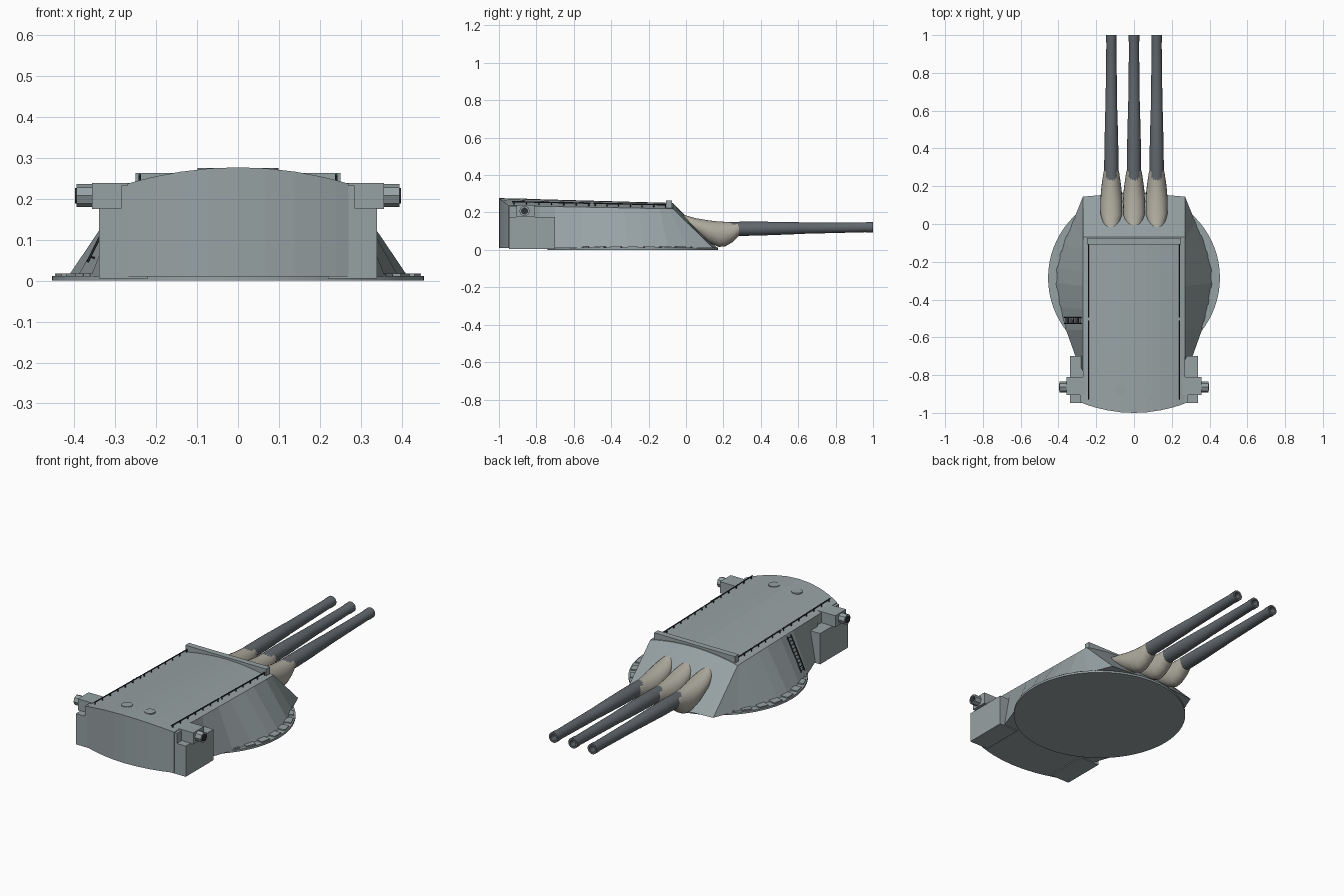
import bpy, bmesh, math
from mathutils import Vector, Matrix

if "Cube" in bpy.data.objects:
    bpy.data.objects.remove(bpy.data.objects["Cube"])


def material(name, rgb):
    m = bpy.data.materials.new(name)
    m.diffuse_color = (*rgb, 1)
    m.use_nodes = True
    m.node_tree.nodes["Principled BSDF"].inputs["Base Color"].default_value = m.diffuse_color
    return m


STEEL = material("steel_grey", (0.31, 0.36, 0.37))
DARK = material("gun_grey", (0.12, 0.135, 0.15))
CANVAS = material("canvas", (0.42, 0.40, 0.34))
BLACK = material("fittings_dark", (0.03, 0.035, 0.04))


def finish(name, bm, mat, smooth=None):
    bmesh.ops.recalc_face_normals(bm, faces=bm.faces)
    me = bpy.data.meshes.new(name)
    bm.to_mesh(me)
    bm.free()
    ob = bpy.data.objects.new(name, me)
    bpy.context.collection.objects.link(ob)
    me.materials.append(mat)
    if smooth:
        bpy.ops.object.select_all(action='DESELECT')
        ob.select_set(True)
        bpy.context.view_layer.objects.active = ob
        bpy.ops.object.shade_smooth_by_angle(angle=math.radians(smooth))
    return ob


def add_box(bm, lo, hi, mat=None):
    lo, hi = Vector(lo), Vector(hi)
    m = Matrix.Translation((lo + hi) / 2) @ Matrix.Diagonal((*(hi - lo), 1))
    bmesh.ops.create_cube(bm, size=1, matrix=(mat or Matrix()) @ m)


def add_rod(bm, a, b, r, n=8):
    a, b = Vector(a), Vector(b)
    rot = (b - a).to_track_quat('Z', 'Y').to_matrix().to_4x4()
    bmesh.ops.create_cone(bm, cap_ends=True, segments=n, radius1=r, radius2=r,
                          depth=(b - a).length, matrix=Matrix.Translation((a + b) / 2) @ rot)


def add_loft(bm, rings):
    rows = [[bm.verts.new(p) for p in ring] for ring in rings]
    for p, q in zip(rows, rows[1:]):
        for i in range(len(p)):
            j = (i + 1) % len(p)
            bm.faces.new((p[i], p[j], q[j], q[i]))
    return rows


def ring(x, y, z, rx, rz, n=24):
    return [(x + rx * math.cos(2 * math.pi * i / n), y, z + rz * math.sin(2 * math.pi * i / n))
            for i in range(n)]


def roof_z(x, y):
    t = (-0.07 - y) / 0.93
    return 0.220 + 0.017 * t + (0.031 + 0.009 * t) * (1 - (x / 0.27) ** 2)


# base disc with clamp plates around its rim
CY, R = -0.285, 0.455
bm = bmesh.new()
add_rod(bm, (0, CY, 0), (0, CY, 0.012), R, 72)
finish("base_disc", bm, STEEL, 30)

bm = bmesh.new()
for side in (0, 180):
    for a in range(-48, 49, 12):
        m = Matrix.Translation((0, CY, 0)) @ Matrix.Rotation(math.radians(side + a), 4, 'Z')
        add_box(bm, (0.39, -0.028, 0.01), (0.447, 0.028, 0.018), m)
finish("rim_plates", bm, STEEL)

# gunhouse: stations of roof y, bottom half width, bottom y
half = (0.07, 0.14, 0.20, 0.24, 0.27)
xs = [-x for x in reversed(half)] + [0] + list(half)
stations = [(-0.07, 0.27, 0.145), (-0.09, 0.325, 0.01), (-0.14, 0.375, -0.10),
            (-0.25, 0.41, -0.23), (-0.33, 0.415, -0.31), (-0.45, 0.392, -0.44),
            (-0.56, 0.36, -0.56), (-0.70, 0.31, -0.70), (-0.78, 0.27, -0.78), (-1.0, 0.27, -1.0)]
bm = bmesh.new()
sections = []
for yt, xb, yb in stations:
    bow = 0.05 if yt == -1.0 else 0
    nose = 0.022 if yb > 0.1 else 0
    top = [(x, yt + bow * (x / 0.27) ** 2, roof_z(x, yt)) for x in xs]
    low = [(x * xb / 0.27, yb + bow * (x / 0.27) ** 2 + nose * (1 - abs(x) / 0.27), 0.01)
           for x in xs]
    sections.append(top + low[::-1])
rows = add_loft(bm, sections)
n = len(xs)
for row in (rows[0], rows[-1]):
    for i in range(n - 1):
        bm.faces.new((row[i], row[i + 1], row[2 * n - 2 - i], row[2 * n - 1 - i]))
finish("gunhouse", bm, STEEL)

# rear side lockers and rangefinder housings
bm = bmesh.new()
for s in (-1, 1):
    add_box(bm, (s * 0.22, -0.947, 0.005), (s * 0.34, -0.70, 0.177))
finish("side_lockers", bm, STEEL)

bm = bmesh.new()
for s in (-1, 1):
    add_box(bm, (s * 0.24, -0.905, 0.175), (s * 0.357, -0.81, 0.239))
    add_box(bm, (s * 0.25, -0.947, 0.175), (s * 0.285, -0.81, 0.233))
    add_rod(bm, (s * 0.35, -0.863, 0.208), (s * 0.394, -0.863, 0.208), 0.028, 8)
finish("rangefinder_housings", bm, STEEL)

bm = bmesh.new()
for s in (-1, 1):
    add_rod(bm, (s * 0.39, -0.863, 0.208), (s * 0.398, -0.863, 0.208), 0.019, 12)
finish("rangefinder_lenses", bm, BLACK)

# roof fittings
bm = bmesh.new()
add_box(bm, (-0.25, -0.108, 0.215), (0.25, -0.075, 0.263))
finish("roof_front_bar", bm, STEEL)

bm = bmesh.new()
for x in (-0.07, 0.07):
    z = roof_z(x, -0.88)
    add_rod(bm, (x, -0.88, z - 0.01), (x, -0.88, z + 0.004), 0.029, 20)
finish("roof_hatches", bm, STEEL)

bm = bmesh.new()
for x in (-0.24, 0.24):
    for y0, y1 in ((-0.93, -0.51), (-0.495, -0.10)):
        add_rod(bm, (x, y0, roof_z(x, y0) + 0.014), (x, y1, roof_z(x, y1) + 0.014), 0.0035, 6)
        for i in range(7):
            y = y0 + 0.01 + (y1 - y0 - 0.02) * i / 6
            z = roof_z(x, y)
            add_rod(bm, (x, y, z - 0.003), (x, y, z + 0.014), 0.003, 6)
finish("roof_rails", bm, BLACK)

# ladder on the left flank
foot, head = Vector((-0.368, -0.51, 0.045)), Vector((-0.280, -0.51, 0.222))
bm = bmesh.new()
for dy in (-0.016, 0.016):
    off = Vector((0, dy, 0))
    add_rod(bm, foot + off, head + off, 0.003, 6)
    for t in (0.08, 0.92):
        p = foot.lerp(head, t) + off
        add_rod(bm, p, p + Vector((0.022, 0, -0.008)), 0.0025, 6)
for i in range(10):
    p = foot.lerp(head, (i + 0.5) / 10)
    add_rod(bm, p - Vector((0, 0.016, 0)), p + Vector((0, 0.016, 0)), 0.0025, 6)
finish("ladder", bm, BLACK)

# three guns with canvas covers
barrel = ((0.20, 0.037), (0.28, 0.038), (0.40, 0.037), (0.60, 0.032), (0.605, 0.031),
          (0.96, 0.0265), (0.97, 0.0285), (1.0, 0.0285), (1.0, 0.017), (0.92, 0.017))
cover = ((-0.045, 0.015, 0.165, 0.201), (-0.02, 0.038, 0.13, 0.190), (0.05, 0.056, 0.09, 0.170),
         (0.12, 0.058, 0.04, 0.158), (0.175, 0.055, 0.016, 0.152), (0.21, 0.051, 0.019, 0.150),
         (0.25, 0.045, 0.042, 0.149), (0.275, 0.041, 0.068, 0.149), (0.287, 0.037, 0.078, 0.147))
for label, x in (("left", -0.12), ("centre", 0), ("right", 0.12)):
    bm = bmesh.new()
    rows = add_loft(bm, [ring(x, y, 0.1125 + 0.0125 * (y - 0.28), r, r) for y, r in barrel])
    for row in (rows[0], rows[-1]):
        bm.faces.new(row)
    finish(label + "_barrel", bm, DARK, 35)
    bm = bmesh.new()
    rows = add_loft(bm, [ring(x, y, (a + b) / 2, w, (b - a) / 2) for y, w, a, b in cover])
    for row in (rows[0], rows[-1]):
        bm.faces.new(row)
    finish(label + "_canvas_cover", bm, CANVAS, 50)
